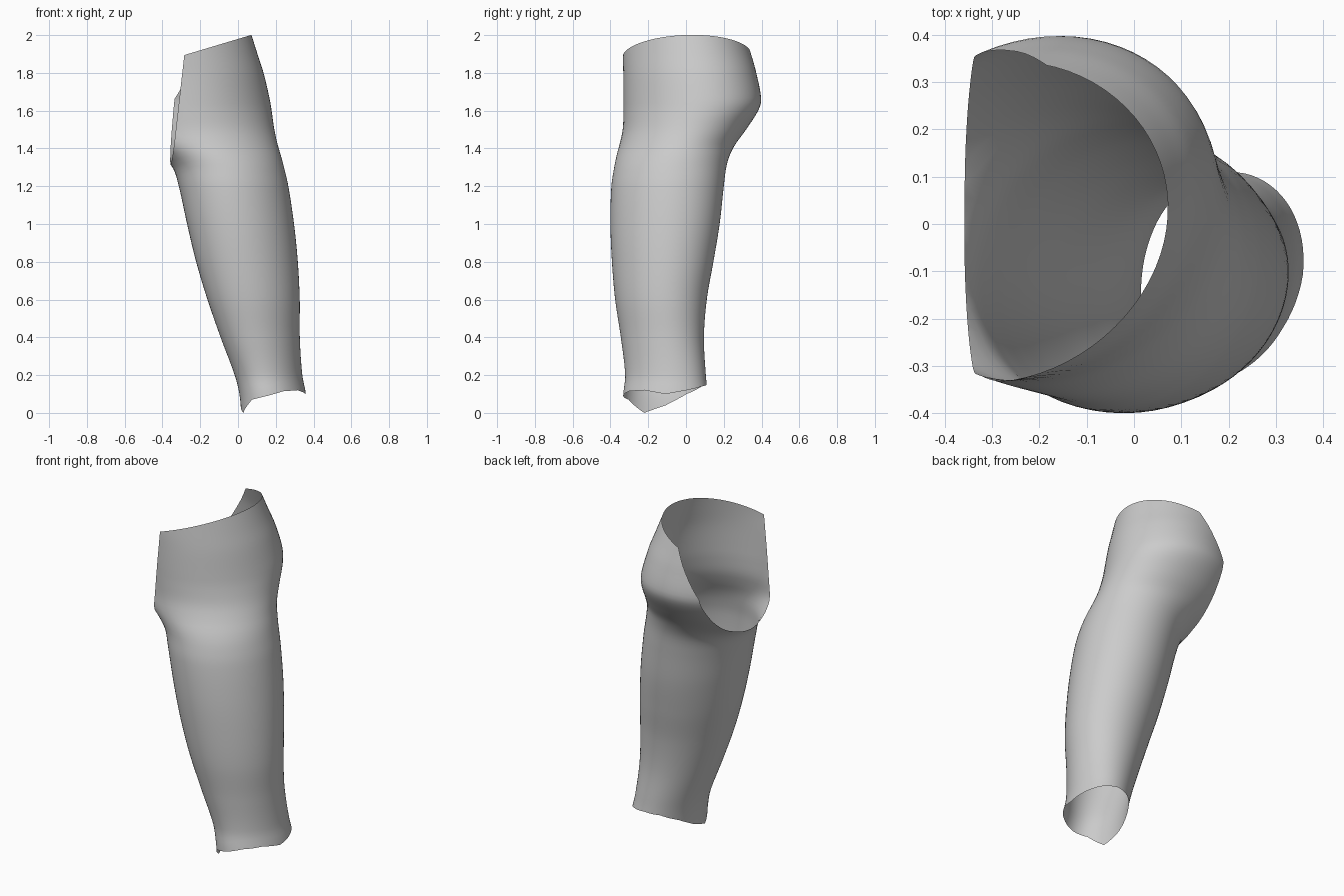
import bpy
import bmesh
from math import sin, cos, tau

SEGMENTS = 72
ROWS = 80

# Limb cross-sections: height, then x and y extents
SECTIONS = [
    (0.0, 0.02, 0.365, -0.335, 0.12),
    (0.1, 0.01, 0.357, -0.332, 0.115),
    (0.2, -0.015, 0.338, -0.322, 0.105),
    (0.4, -0.09, 0.325, -0.345, 0.095),
    (0.6, -0.16, 0.325, -0.375, 0.11),
    (0.8, -0.22, 0.315, -0.392, 0.145),
    (1.0, -0.268, 0.295, -0.4, 0.178),
    (1.2, -0.312, 0.265, -0.395, 0.2),
    (1.3, -0.345, 0.242, -0.38, 0.213),
    (1.36, -0.4, 0.226, -0.368, 0.23),
    (1.42, -0.48, 0.208, -0.352, 0.26),
    (1.5, -0.54, 0.19, -0.335, 0.318),
    (1.6, -0.57, 0.175, -0.331, 0.382),
    (1.66, -0.58, 0.165, -0.331, 0.398),
    (1.8, -0.6, 0.132, -0.332, 0.372),
    (1.9, -0.64, 0.1, -0.335, 0.345),
    (2.06, -0.7, 0.05, -0.335, 0.3),
]

# Height of the uneven lower rim at equal turns from +x
LOWER_RIM = [0.1, 0.12, 0.14, 0.15, 0.14, 0.1,
             0.04, 0.0, 0.07, 0.09, 0.115, 0.12]


def slope(i, k):
    a, b = SECTIONS[max(i - 1, 0)], SECTIONS[min(i + 1, len(SECTIONS) - 1)]
    return (b[k] - a[k]) / (b[0] - a[0])


def section_at(z):
    """Smoothly interpolate the section extents at height z."""
    i = max(n for n in range(len(SECTIONS) - 1) if SECTIONS[n][0] <= z)
    a, b = SECTIONS[i], SECTIONS[i + 1]
    h = b[0] - a[0]
    t = (z - a[0]) / h
    ease = t * t * (3 - 2 * t)
    return [a[k] + (b[k] - a[k]) * ease
            + h * t * (1 - t) * ((1 - t) * slope(i, k) - t * slope(i + 1, k))
            for k in range(1, 5)]


def surface_point(angle, z):
    x0, x1, y0, y1 = section_at(z)
    skew = 0.03 + 0.02 * min(max((z - 1.3) / 0.3, 0), 1)
    x = (x0 + x1) / 2 + (x1 - x0) / 2 * cos(angle) + skew * sin(angle)
    y = (y0 + y1) / 2 + (y1 - y0) / 2 * sin(angle)
    return x, y, z


def lower_rim(s):
    f = s / SEGMENTS * len(LOWER_RIM)
    i = int(f)
    a, b = LOWER_RIM[i], LOWER_RIM[(i + 1) % len(LOWER_RIM)]
    return a + (b - a) * (f - i)


# Limb shell as a grid of columns from the lower rim upwards
bm = bmesh.new()
top = SECTIONS[-1][0] - 0.01
columns = []
for s in range(SEGMENTS):
    low = lower_rim(s)
    columns.append([bm.verts.new(surface_point(tau * s / SEGMENTS,
                                               low + (top - low) * r / ROWS))
                    for r in range(ROWS + 1)])
for s, col in enumerate(columns):
    nxt = columns[(s + 1) % SEGMENTS]
    for r in range(ROWS):
        bm.faces.new((col[r], nxt[r], nxt[r + 1], col[r + 1]))


def trim(point, normal):
    bmesh.ops.bisect_plane(bm, geom=bm.verts[:] + bm.edges[:] + bm.faces[:],
                           plane_co=point, plane_no=normal, clear_outer=True)


# Sloping upper rim, its steeper back corner, and the open side at the bend
trim((0.068, 0.04, 2.0), (-0.3, 0, 1))
trim((-0.2, 0.33, 1.9), (-1.7, 0.25, 1))
trim((-0.355, -0.1, 1.34), (-1, -0.037, 0.112))

mesh = bpy.data.meshes.new("limb_shell")
bm.to_mesh(mesh)
bm.free()
limb = bpy.data.objects.new("limb_shell", mesh)
bpy.context.collection.objects.link(limb)
mesh.shade_smooth()

# Default object
cube = bpy.data.objects.get("Cube")
if cube:
    bpy.data.objects.remove(cube, do_unlink=True)
